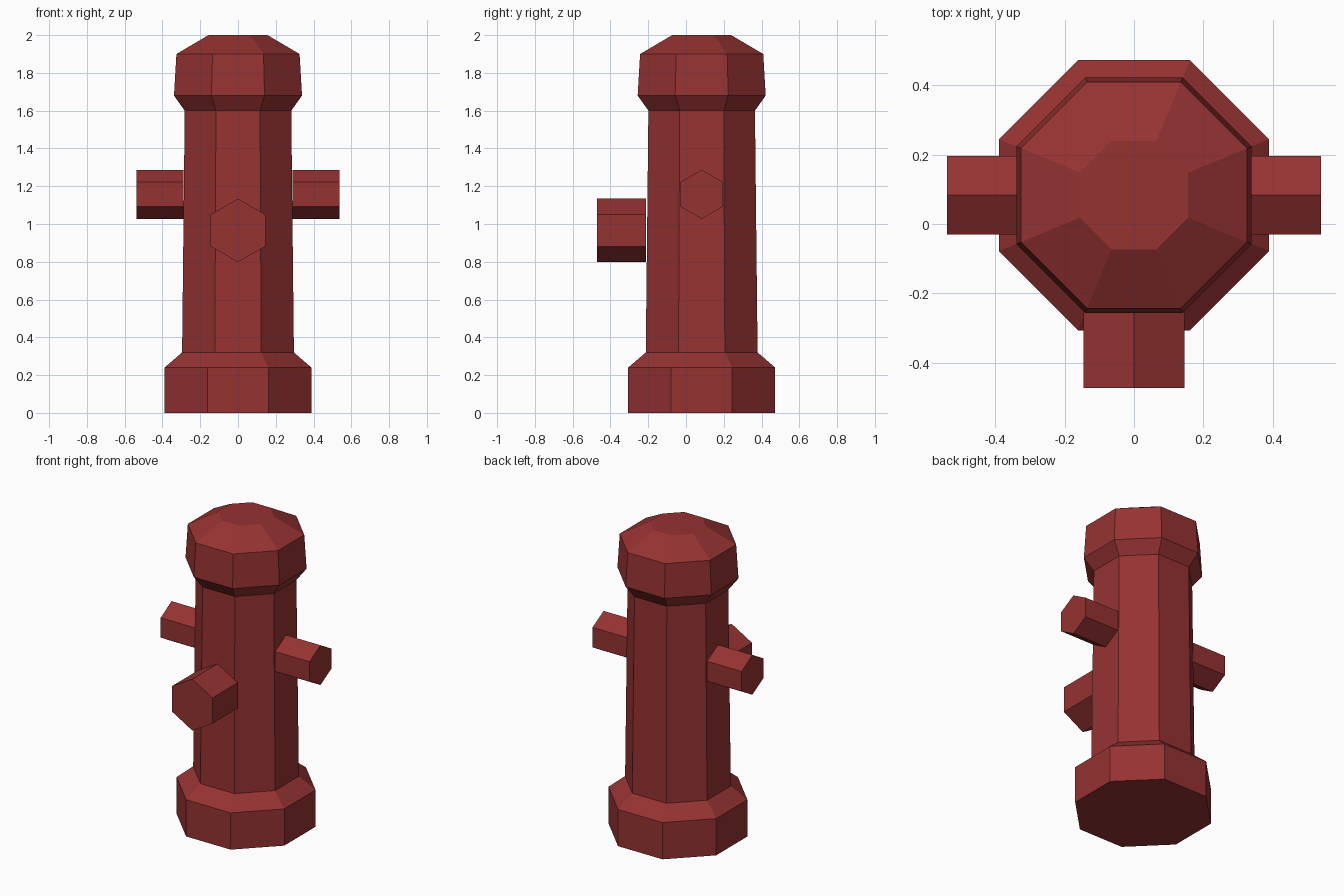
import bpy, bmesh, math
from mathutils import Vector

if "Cube" in bpy.data.objects:
    bpy.data.objects.remove(bpy.data.objects["Cube"])

red = bpy.data.materials.new("hydrant red")
red.diffuse_color = (0.305, 0.032, 0.032, 1)
red.use_nodes = True
red.node_tree.nodes["Principled BSDF"].inputs["Base Color"].default_value = red.diffuse_color

CY = 0.083  # body axis sits behind the centre because of the front outlet


def loft(name, rings):
    """Closed flat-shaded solid from a list of equal-length point rings."""
    bm = bmesh.new()
    loops = [[bm.verts.new(p) for p in ring] for ring in rings]
    n = len(loops[0])
    for a, b in zip(loops, loops[1:]):
        for i in range(n):
            j = (i + 1) % n
            bm.faces.new((a[i], a[j], b[j], b[i]))
    bm.faces.new(loops[0][::-1])
    bm.faces.new(loops[-1])
    bmesh.ops.recalc_face_normals(bm, faces=bm.faces)
    mesh = bpy.data.meshes.new(name)
    bm.to_mesh(mesh)
    bm.free()
    mesh.materials.append(red)
    ob = bpy.data.objects.new(name, mesh)
    bpy.context.collection.objects.link(ob)
    return ob


def octagon(apothem, z):
    r = apothem / math.cos(math.pi / 8)
    angles = [math.pi / 8 + i * math.pi / 4 for i in range(8)]
    return [(r * math.cos(a), CY + r * math.sin(a), z) for a in angles]


def outlet(name, start, direction, length, r):
    """Six-sided prism with a corner pointing up."""
    d = Vector(direction)
    side = d.cross(Vector((0, 0, 1)))
    rings = []
    for t in (0, length):
        c = Vector(start) + d * t
        rings.append([c + side * (r * math.sin(k * math.pi / 3))
                      + Vector((0, 0, r * math.cos(k * math.pi / 3)))
                      for k in range(6)])
    return loft(name, rings)


# Base, barrel and bonnet as one octagonal profile
profile = [(0.389, 0), (0.389, 0.24), (0.296, 0.32), (0.282, 1.60),
           (0.339, 1.68), (0.326, 1.90), (0.156, 2.0)]
loft("hydrant_body", [octagon(a, z) for a, z in profile])

# Side outlets
for name, s in (("right_outlet", 1), ("left_outlet", -1)):
    outlet(name, (s * 0.289, CY, 1.157), (s, 0, 0), 0.249, 0.13)

# Large front outlet
outlet("front_outlet", (0, -0.211, 0.966), (0, -1, 0), 0.261, 0.168)
